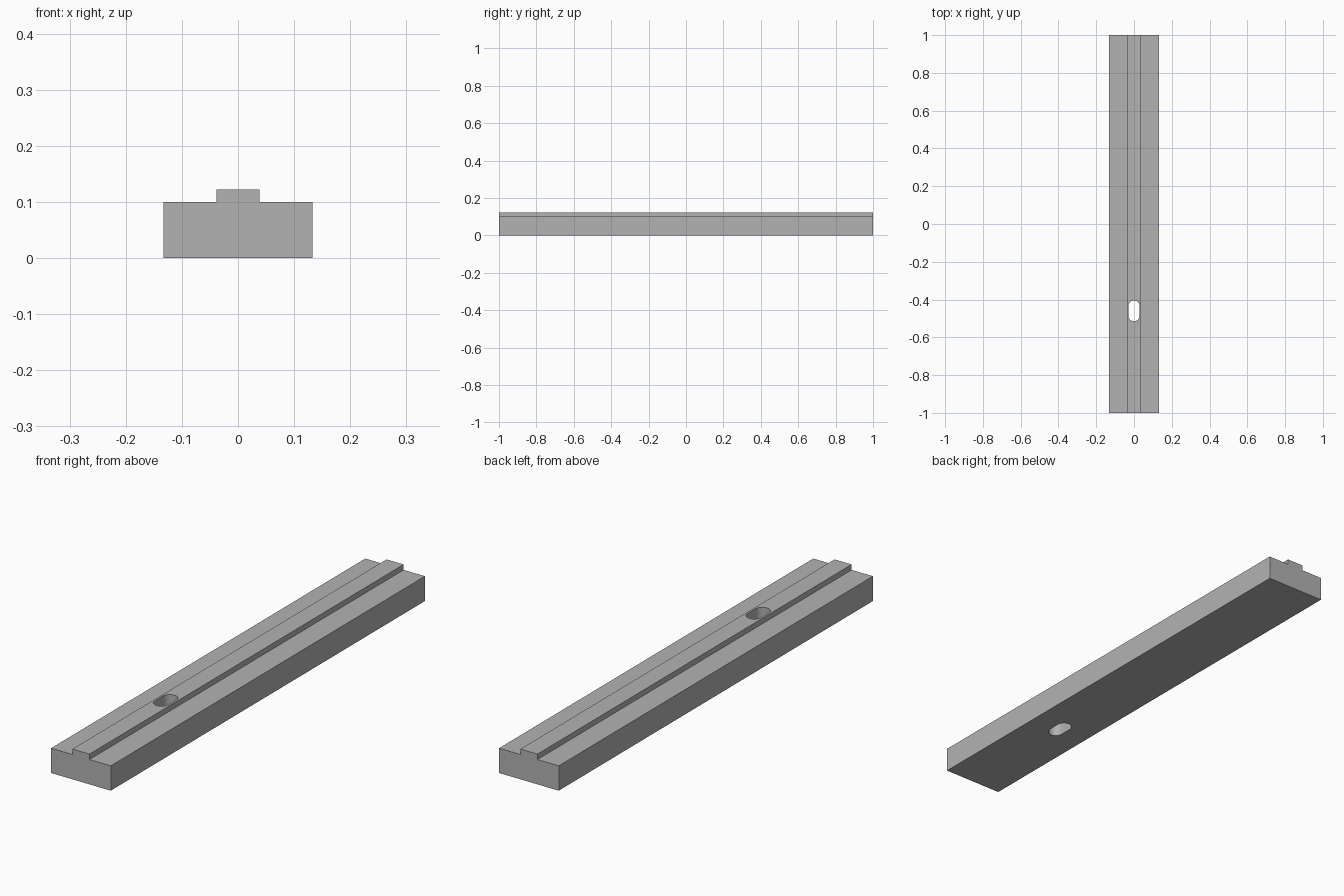
import bpy, bmesh, math

if "Cube" in bpy.data.objects:
    bpy.data.objects.remove(bpy.data.objects["Cube"])

HALF_LEN = 1.0
BASE_W, BASE_H = 0.133, 0.1        # half width, height of the bar
RIDGE_W, RIDGE_H = 0.038, 0.122    # half width, top of the ridge
SLOT_Y, SLOT_R, SLOT_HALF = -0.46, 0.03, 0.025


def extrude_profile(name, points, direction):
    """Closed planar outline extruded into a solid."""
    bm = bmesh.new()
    face = bm.faces.new([bm.verts.new(p) for p in points])
    result = bmesh.ops.extrude_face_region(bm, geom=[face])
    moved = [g for g in result["geom"] if isinstance(g, bmesh.types.BMVert)]
    bmesh.ops.translate(bm, verts=moved, vec=direction)
    bmesh.ops.recalc_face_normals(bm, faces=bm.faces)
    mesh = bpy.data.meshes.new(name)
    bm.to_mesh(mesh)
    bm.free()
    obj = bpy.data.objects.new(name, mesh)
    bpy.context.collection.objects.link(obj)
    return obj


grey = bpy.data.materials.new("grey")
grey.diffuse_color = (0.45, 0.45, 0.45, 1)
grey.use_nodes = True
grey.node_tree.nodes["Principled BSDF"].inputs["Base Color"].default_value = grey.diffuse_color

# Bar with a raised centre ridge, one stepped cross-section
half = [(BASE_W, 0), (BASE_W, BASE_H), (RIDGE_W, BASE_H), (RIDGE_W, RIDGE_H)]
outline = half + [(-x, z) for x, z in reversed(half)]
rail = extrude_profile("ridged_rail", [(x, -HALF_LEN, z) for x, z in outline],
                       (0, 2 * HALF_LEN, 0))
rail.data.materials.append(grey)

# Rounded slot cutter
slot = []
for start, cy in ((0, SLOT_Y + SLOT_HALF), (math.pi, SLOT_Y - SLOT_HALF)):
    for i in range(17):
        a = start + math.pi * i / 16
        slot.append((SLOT_R * math.cos(a), cy + SLOT_R * math.sin(a), -0.1))
cutter = extrude_profile("slot_cutter", slot, (0, 0, 0.4))
cutter.data.materials.append(grey)

# Cut the slot right through the rail
cut = rail.modifiers.new("slot", "BOOLEAN")
cut.operation = "DIFFERENCE"
cut.solver = "EXACT"
cut.object = cutter
bpy.context.view_layer.objects.active = rail
rail.select_set(True)
bpy.ops.object.modifier_apply(modifier=cut.name)
bpy.data.objects.remove(cutter)

# Smooth slot ends, sharp rail edges
bpy.ops.object.shade_smooth_by_angle(angle=math.radians(30))
